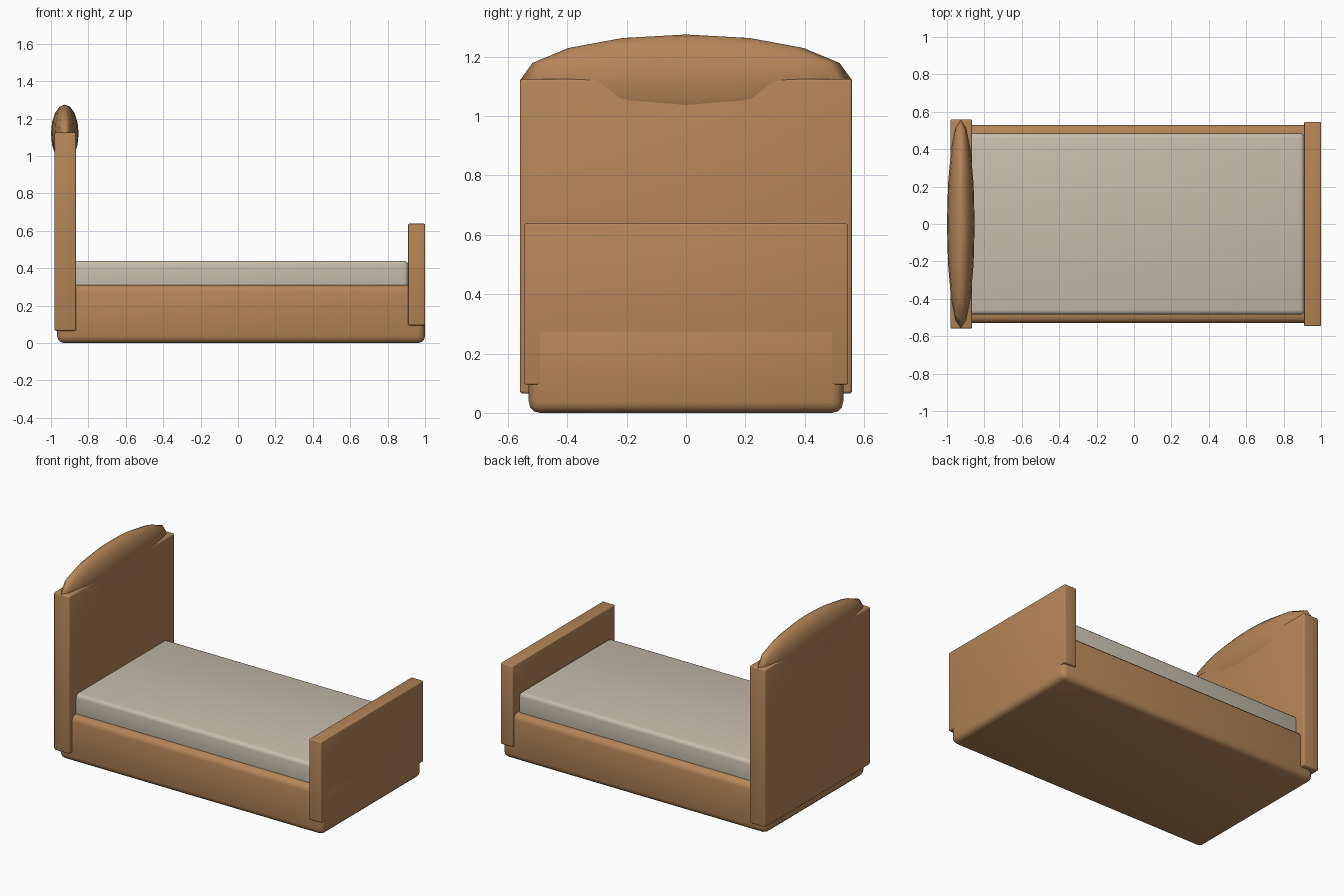
import bpy
import math

cube = bpy.data.objects.get("Cube")
if cube:
    bpy.data.objects.remove(cube, do_unlink=True)


def material(name, rgb):
    m = bpy.data.materials.new(name)
    m.use_nodes = True
    m.diffuse_color = (*rgb, 1)
    m.node_tree.nodes["Principled BSDF"].inputs["Base Color"].default_value = (*rgb, 1)
    return m


wood = material("warm wood", (0.46, 0.235, 0.095))
linen = material("linen", (0.57, 0.505, 0.405))


def finish(obj, name, mat):
    obj.name = obj.data.name = name
    obj.data.materials.append(mat)
    bpy.ops.object.transform_apply(location=False, rotation=False, scale=True)


def rounded_box(name, x, y_half, z, radius, mat, segments=3):
    """Box between the x and z limits, centred on y, with rounded edges."""
    bpy.ops.mesh.primitive_cube_add(
        size=1, location=((x[0] + x[1]) / 2, 0, (z[0] + z[1]) / 2))
    obj = bpy.context.object
    obj.scale = (x[1] - x[0], 2 * y_half, z[1] - z[0])
    finish(obj, name, mat)
    bevel = obj.modifiers.new("Rounded edges", 'BEVEL')
    bevel.width = radius
    bevel.segments = segments
    bpy.ops.object.modifier_apply(modifier=bevel.name)
    bpy.ops.object.shade_smooth_by_angle(angle=math.radians(35))
    return obj


# Bed base, mattress and end boards
rounded_box("bed_base", (-0.967, 1.0), 0.53, (0.0, 0.31), 0.038, wood)
rounded_box("mattress", (-0.90, 0.911), 0.485, (0.25, 0.44), 0.025, linen)
rounded_box("headboard", (-0.981, -0.865), 0.56, (0.065, 1.125), 0.01, wood)
rounded_box("footboard", (0.91, 1.0), 0.545, (0.095, 0.638), 0.006, wood)

# Arched crest: a stretched low-poly sphere sunk into the headboard
bpy.ops.mesh.primitive_uv_sphere_add(
    segments=16, ring_count=8, radius=1, location=(-0.926, 0, 1.12))
crest = bpy.context.object
crest.scale = (0.074, 0.56, 0.155)
finish(crest, "headboard_crest", wood)
bpy.ops.object.shade_smooth()
